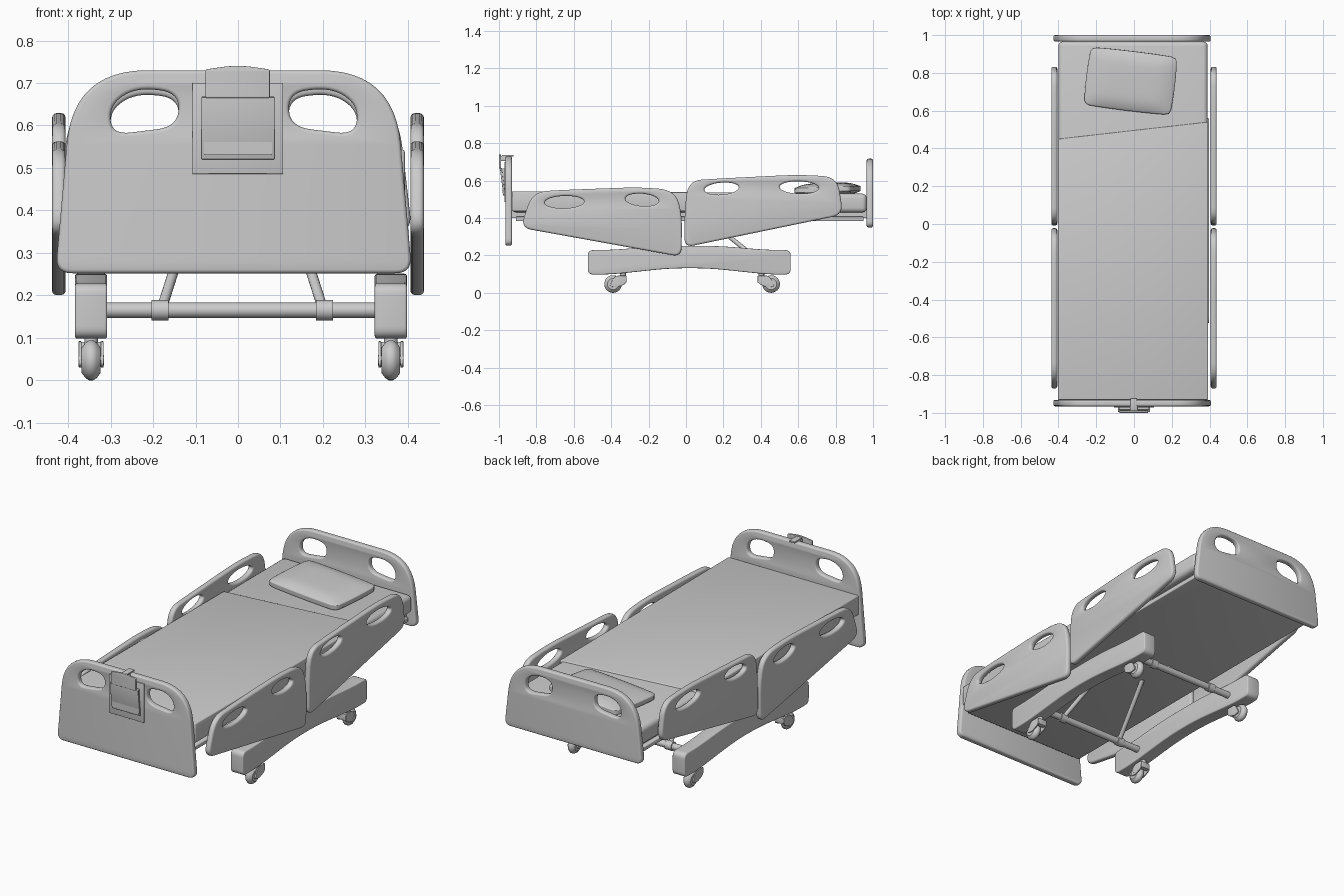
import bpy, bmesh
from math import radians, pi, cos, sin
from mathutils import Vector, Matrix, Euler

if "Cube" in bpy.data.objects:
    bpy.data.objects.remove(bpy.data.objects["Cube"])

COL = bpy.context.scene.collection


def finish(name, bm):
    bmesh.ops.recalc_face_normals(bm, faces=bm.faces[:])
    me = bpy.data.meshes.new(name)
    bm.to_mesh(me)
    bm.free()
    ob = bpy.data.objects.new(name, me)
    COL.objects.link(ob)
    return ob


def box(name, lo, hi, bevel=0.0, tilt=0.0, segs=3, edit=None):
    lo, hi = Vector(lo), Vector(hi)
    bm = bmesh.new()
    bmesh.ops.create_cube(bm, size=1)
    mid = (lo + hi) / 2
    for v in bm.verts:
        v.co = v.co * (hi - lo)
    if edit:
        for v in bm.verts:
            edit(v.co)
    if bevel:
        bmesh.ops.bevel(bm, geom=bm.edges[:], offset=bevel, segments=segs,
                        profile=0.5, affect='EDGES')
    bm.transform(Matrix.Translation(mid) @ Matrix.Rotation(tilt, 4, 'X'))
    return finish(name, bm)


def rod(name, a, b, r, segs=24):
    a, b = Vector(a), Vector(b)
    bm = bmesh.new()
    bmesh.ops.create_cone(bm, cap_ends=True, segments=segs, radius1=r, radius2=r,
                          depth=(b - a).length)
    q = (b - a).to_track_quat('Z', 'Y').to_matrix().to_4x4()
    bm.transform(Matrix.Translation((a + b) / 2) @ q)
    return finish(name, bm)


def rounded(pts, n=8):
    """Polygon of (x, y, cut) with each corner replaced by a smooth curve."""
    out = []
    for i, (x, y, c) in enumerate(pts):
        p = Vector((x, y))
        ends = []
        for q in (pts[i - 1], pts[(i + 1) % len(pts)]):
            d = Vector(q[:2]) - p
            ends.append(p + d.normalized() * min(c, d.length * 0.49))
        for k in range(n + 1):
            t = k / n
            out.append(ends[0] * (1 - t) ** 2 + p * 2 * t * (1 - t) + ends[1] * t * t)
    return out


def oval(cx, cy, w, h, tilt=0.0, n=32):
    ca, sa = cos(tilt), sin(tilt)
    out = []
    for k in range(n):
        a = 2 * pi * k / n
        u, v = w / 2 * cos(a), h / 2 * sin(a)
        out.append(Vector((cx + u * ca - v * sa, cy + u * sa + v * ca)))
    return out


def panel(name, loops, thick, bevel, plane, at):
    """Extruded outline with holes and rounded edges; plane 'XZ' or 'YZ'."""
    cu = bpy.data.curves.new(name, 'CURVE')
    cu.dimensions, cu.fill_mode = '2D', 'BOTH'
    cu.extrude, cu.bevel_depth = thick / 2 - bevel, bevel
    cu.bevel_resolution, cu.offset = 2, -bevel
    for loop in loops:
        sp = cu.splines.new('POLY')
        sp.points.add(len(loop) - 1)
        for p, c in zip(sp.points, loop):
            p.co = (c.x, c.y, 0, 1)
        sp.use_cyclic_u = True
    tmp = bpy.data.objects.new(name + "_curve", cu)
    COL.objects.link(tmp)
    dg = bpy.context.evaluated_depsgraph_get()
    me = bpy.data.meshes.new_from_object(tmp.evaluated_get(dg))
    bm = bmesh.new()
    bm.from_mesh(me)
    bpy.data.objects.remove(tmp)
    bpy.data.meshes.remove(me)
    bmesh.ops.remove_doubles(bm, verts=bm.verts[:], dist=1e-5)
    turn = Euler((pi / 2, 0, pi / 2 if plane == 'YZ' else 0)).to_matrix().to_4x4()
    bm.transform(turn)
    shift = (at, 0, 0) if plane == 'YZ' else (0, at, 0)
    bm.transform(Matrix.Translation(shift))
    return finish(name, bm)


# Head and foot boards with hand holes
BX = -0.01
hole = [(-0.297, 0.578, 0.045), (-0.303, 0.648, 0.04), (-0.24, 0.69, 0.05),
        (-0.138, 0.677, 0.045), (-0.142, 0.597, 0.05)]
hole = [(x - BX, z, c) for x, z, c in hole]
for name, bottom, drop, y in (("footboard", 0.252, 0, -0.948), ("headboard", 0.35, -0.013, 0.983)):
    half = 0.42
    outline = [(BX - half, bottom, 0.04), (BX + half, bottom, 0.04),
               (BX + 0.378, 0.73 + drop, 0.175), (BX - 0.378, 0.73 + drop, 0.175)]
    loops = [rounded(outline, 12)]
    for s in (1, -1):
        loops.append(rounded([(BX + s * x, z + drop, c) for x, z, c in hole]))
    panel(name, loops, 0.034, 0.009, 'XZ', y)

# Side rails, two per side
foot_rail = [(-0.885, 0.348, 0.06), (-0.025, 0.193, 0.05), (-0.02, 0.42, 0.1),
             (-0.06, 0.55, 0.09), (-0.25, 0.565, 0.1), (-0.66, 0.55, 0.1), (-0.82, 0.54, 0.08)]
head_rail = [(-0.008, 0.243, 0.05), (0.84, 0.418, 0.06), (0.81, 0.62, 0.08),
             (0.60, 0.632, 0.1), (0.16, 0.61, 0.1), (0.01, 0.6, 0.09), (-0.008, 0.43, 0.1)]
for s, side in ((-1, "left"), (1, "right")):
    panel("foot_rail_" + side, [rounded(foot_rail), oval(-0.65, 0.485, 0.21, 0.066, 0.03),
                                oval(-0.235, 0.497, 0.18, 0.066, -0.08)],
          0.032, 0.011, 'YZ', s * 0.422)
    panel("head_rail_" + side, [rounded(head_rail), oval(0.19, 0.557, 0.185, 0.064, 0.08),
                                oval(0.605, 0.563, 0.21, 0.066, -0.03)],
          0.032, 0.011, 'YZ', s * 0.422)

# Deck, mattress and blanket
box("deck", (-0.385, -0.91, 0.383), (0.375, 0.95, 0.407), 0.004)
box("deck_core", (-0.36, -0.935, 0.40), (0.35, 0.97, 0.44))
box("mattress", (-0.40, -0.928, 0.43), (0.39, 0.966, 0.53), 0.024, segs=4)


def slant(co):
    if co.y > 0:
        co.y += 0.045 if co.x > 0 else -0.045
        if co.z > 0:
            co.z -= 0.008


box("blanket", (-0.403, -0.931, 0.436), (0.393, 0.495, 0.543), 0.006, edit=slant)

# Pillow
bm = bmesh.new()
bmesh.ops.create_cube(bm, size=2)
bmesh.ops.subdivide_edges(bm, edges=bm.edges[:], cuts=7, use_grid_fill=True)
for v in bm.verts:
    u, w, h = v.co
    puff = 0.4 + 0.6 * ((1 - u ** 4) * (1 - w ** 4)) ** 0.5
    v.co = (u * 0.236 * (1 - 0.03 * w * w), w * 0.158 * (1 - 0.03 * u * u), h * 0.036 * puff)
bm.transform(Matrix.Translation((-0.018, 0.757, 0.552)) @ Matrix.Rotation(radians(-7), 4, 'Z')
             @ Matrix.Rotation(radians(2), 4, 'X'))
pillow = finish("pillow", bm)
pillow.modifiers.new("soft", 'SUBSURF').levels = 1
pillow.modifiers["soft"].render_levels = 1
for p in pillow.data.polygons:
    p.use_smooth = True

# Base beams with arched underside
beam = [(-0.525, 0.098, 0.03), (-0.40, 0.098, 0.1), (0.02, 0.143, 0.4), (0.44, 0.098, 0.1),
        (0.56, 0.098, 0.03), (0.56, 0.228, 0.03), (0.42, 0.23, 0.1), (0.18, 0.251, 0.1),
        (-0.14, 0.251, 0.1), (-0.38, 0.23, 0.1), (-0.525, 0.228, 0.03)]


def caster(tag, x, y, s):
    # Tapered wheel turned around its axle
    prof = [(-0.022, 0.012), (-0.022, 0.03), (-0.013, 0.042), (-0.005, 0.047),
            (0.005, 0.047), (0.013, 0.042), (0.022, 0.03), (0.022, 0.012)]
    bm = bmesh.new()
    vs = [bm.verts.new((x + a, y, 0.047 + r)) for a, r in prof]
    es = [bm.edges.new((vs[i], vs[(i + 1) % len(vs)])) for i in range(len(vs))]
    bmesh.ops.spin(bm, geom=vs + es, cent=(x, y, 0.047), axis=(1, 0, 0),
                   angle=2 * pi, steps=32)
    bmesh.ops.remove_doubles(bm, verts=bm.verts[:], dist=1e-5)
    finish("wheel_" + tag, bm)
    fork = [(y + s * u, z, c) for u, z, c in
            ((-0.02, 0.035, 0.015), (0.02, 0.028, 0.015), (0.072, 0.05, 0.02),
             (0.072, 0.092, 0.01), (0.01, 0.092, 0.02))]
    for d in (-0.026, 0.026):
        panel("fork_" + tag, [rounded(fork, 5)], 0.007, 0.002, 'YZ', x + d)
    rod("axle_" + tag, (x - 0.03, y, 0.047), (x + 0.03, y, 0.047), 0.012)
    a, b = sorted((y + s * 0.048, y + s * 0.073))
    box("fork_bridge_" + tag, (x - 0.025, a, 0.055), (x + 0.025, b, 0.09), 0.003)
    rod("stem_" + tag, (x, y + s * 0.052, 0.07), (x, y + s * 0.052, 0.12), 0.016)


for x, side in ((-0.346, "left"), (0.36, "right")):
    panel("base_beam_" + side, [rounded(beam)], 0.076, 0.006, 'YZ', x)
    caster("front_" + side, x, -0.39, 1)
    caster("rear_" + side, x, 0.455, -1)

# Cross bars, clamps and lift struts
for y, s, end in ((-0.34, 1, "front"), (0.40, -1, "rear")):
    rod("cross_bar_" + end, (-0.33, y, 0.165), (0.34, y, 0.165), 0.018)
    for x, inward in ((-0.184, 1), (0.204, -1)):
        rod("clamp_" + end, (x - 0.02, y, 0.165), (x + 0.02, y, 0.165), 0.024)
        rod("lift_strut_" + end, (x + inward * 0.003, y, 0.165),
            (x + inward * 0.075, y + s * 0.28, 0.39), 0.012, 16)

# Chart holder hung on the footboard
box("chart_frame", (-0.107, -0.971, 0.486), (0.106, -0.96, 0.70), 0.001)
box("chart_board", (-0.086, -0.986, 0.52), (0.086, -0.976, 0.668), 0.002, radians(7))
box("chart_backing", (-0.08, -0.982, 0.53), (0.08, -0.966, 0.665))
clip = [(-0.077, 0.665, 0.004), (0.075, 0.665, 0.004), (0.075, 0.732, 0.006),
        (-0.001, 0.743, 0.06), (-0.077, 0.732, 0.006)]
panel("chart_clip", [rounded(clip)], 0.012, 0.003, 'XZ', -0.994)
box("clip_arm", (-0.02, -0.992, 0.705), (0.02, -0.962, 0.732), 0.002)
box("clip_hook", (-0.018, -0.985, 0.729), (0.016, -0.922, 0.738), 0.002)

# Smooth shading with sharp edges kept
bpy.ops.object.select_all(action='DESELECT')
for ob in COL.objects:
    if ob.type == 'MESH' and ob is not pillow:
        ob.select_set(True)
        bpy.context.view_layer.objects.active = ob
bpy.ops.object.shade_smooth_by_angle(angle=radians(35))
